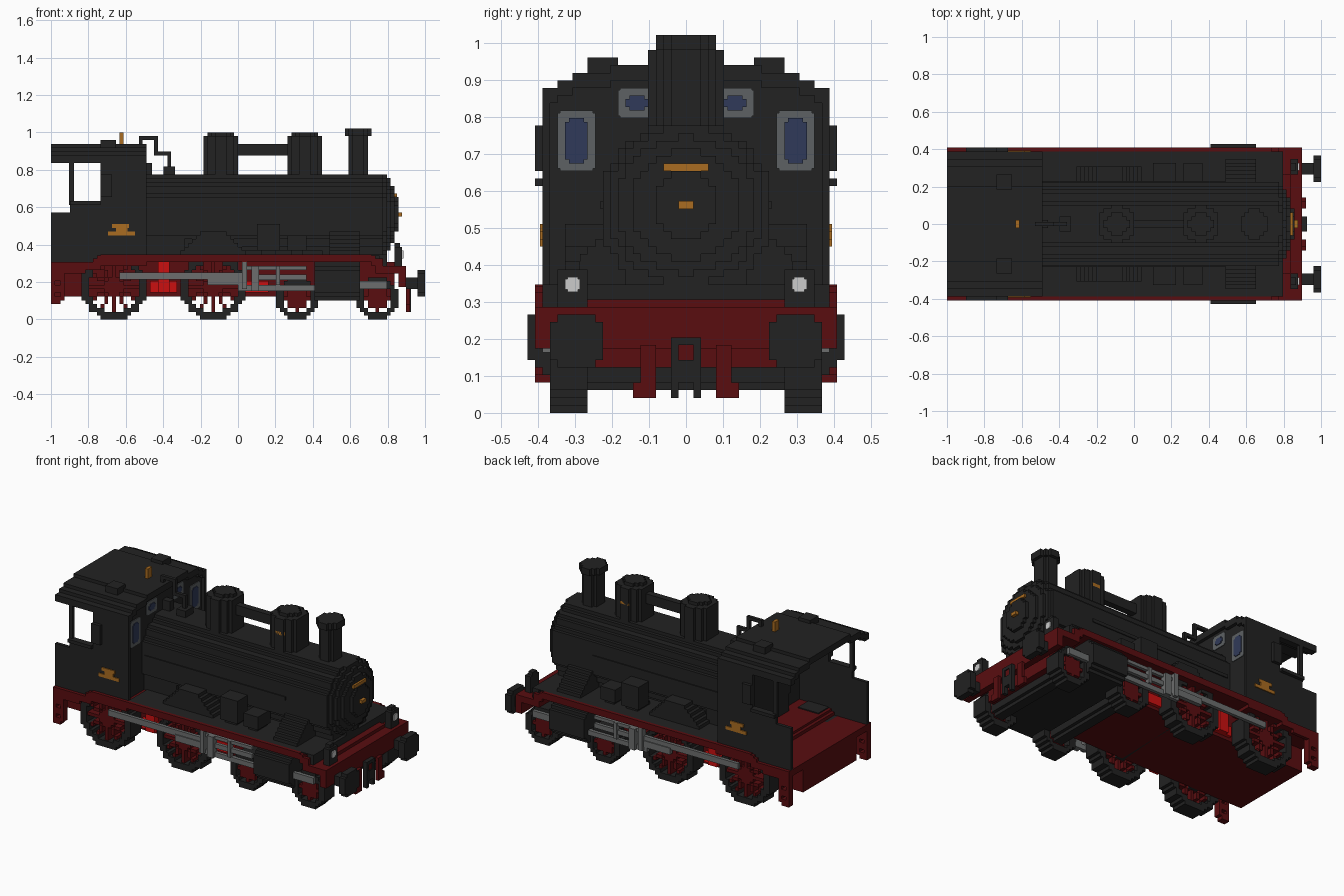
import bpy, bmesh, math
from mathutils import Vector

V = 2 / 98  # edge length of one block

cube = bpy.data.objects.get("Cube")
if cube:
    bpy.data.objects.remove(cube, do_unlink=True)


def material(name, r, g, b):
    m = bpy.data.materials.new(name)
    m.use_nodes = True
    m.diffuse_color = (r, g, b, 1)
    m.node_tree.nodes["Principled BSDF"].inputs["Base Color"].default_value = (r, g, b, 1)
    return m


BLACK = material("black paint", .016, .016, .016)
RED = material("dark red paint", .1, .004, .005)
BRIGHT = material("bright red paint", .6, .005, .005)
STEEL = material("steel grey", .15, .155, .155)
FRAME = material("window frame grey", .11, .12, .125)
BLUE = material("window blue", .03, .042, .1)
GOLD = material("brass", .4, .15, .015)
WHITE = material("lamp white", .6, .6, .6)


def finish(name, bm, mat):
    bmesh.ops.scale(bm, vec=(V, V, V), verts=bm.verts)
    bmesh.ops.recalc_face_normals(bm, faces=bm.faces)
    mesh = bpy.data.meshes.new(name)
    bm.to_mesh(mesh)
    bm.free()
    mesh.materials.append(mat)
    bpy.context.collection.objects.link(bpy.data.objects.new(name, mesh))


def boxes(name, mat, *spans, mirror=False):
    """Boxes given as x0, x1, y0, y1, z0, z1 in blocks, optionally on both sides."""
    bm = bmesh.new()
    for x0, x1, y0, y1, z0, z1 in spans:
        for s in (1, -1) if mirror else (1,):
            made = bmesh.ops.create_cube(bm, size=1)["verts"]
            bmesh.ops.scale(bm, vec=(x1 - x0, y1 - y0, z1 - z0), verts=made)
            bmesh.ops.translate(bm, vec=((x0 + x1) / 2, s * (y0 + y1) / 2, (z0 + z1) / 2), verts=made)
    finish(name, bm, mat)


def prism(name, mat, axis, lo, hi, centre, rule, reach=13):
    """Stepped block solid: cells passing the rule, extruded from lo to hi along the axis."""
    place = {"x": lambda u, v, w: (w, u, v), "y": lambda u, v, w: (u, w, v),
             "z": lambda u, v, w: (u, v, w)}[axis]
    cu, cv = centre
    fu, fv = math.floor(cu), math.floor(cv)
    cells = {(i, j) for i in range(fu - reach, fu + reach) for j in range(fv - reach, fv + reach)
             if rule(i + .5 - cu, j + .5 - cv)}
    bm = bmesh.new()

    def quad(*pts):
        bm.faces.new([bm.verts.new(Vector(place(*p))) for p in pts])

    for i, j in cells:
        corners = [(i, j), (i + 1, j), (i + 1, j + 1), (i, j + 1)]
        quad(*[(u, v, lo) for u, v in reversed(corners)])
        quad(*[(u, v, hi) for u, v in corners])
        for k, (di, dj) in enumerate([(0, -1), (1, 0), (0, 1), (-1, 0)]):
            if (i + di, j + dj) not in cells:
                a, b = corners[k], corners[(k + 1) % 4]
                quad((*a, lo), (*b, lo), (*b, hi), (*a, hi))
    bmesh.ops.remove_doubles(bm, verts=bm.verts, dist=.001)
    finish(name, bm, mat)


def disc(r, inner=0):
    return lambda u, v: inner * inner <= u * u + v * v < r * r


def spokes(r, count):
    def rule(u, v):
        d = math.hypot(u, v)
        step = 2 * math.pi / count
        off = (math.atan2(v, u) + step / 2) % step - step / 2
        return d < r and (d < 2.3 or abs(d * math.sin(off)) < .55)
    return rule


# Wheels and axles
for label, x, r, rim, count in (("rear_driving", -32.5, 8.5, 6.5, 12), ("front_driving", -6.5, 8.5, 6.5, 12),
                                ("trailing_pilot", 15.5, 5.5, 3.9, 8), ("leading_pilot", 36.5, 5.5, 3.9, 8)):
    for side, s in (("front", -1), ("back", 1)):
        y0, y1 = sorted((s * 13, s * 18))
        prism(f"{label}_tyre_{side}", BLACK, "y", y0, y1, (x, r), disc(r + .1, rim))
        y0, y1 = sorted((s * 14, s * 17.5))
        prism(f"{label}_spokes_{side}", RED, "y", y0, y1, (x, r), spokes(rim + .1, count))
    prism(f"{label}_axle", BLACK, "y", -14, 14, (x, r), disc(2.6))

# Chassis
boxes("main_frame", RED, (-49, 41, -13, 13, 6, 15))
boxes("pilot_underside", BLACK, (19, 33, -16, 16, 5, 8))
boxes("cab_floor", RED, (-49, -36, -20, 20, 13, 15), (-38, -24, -20, 20, 14, 16))
boxes("running_board", RED, (-37, 36, -20, 20, 15, 16.7))
boxes("running_board_edge", RED, (-36, 35, 19, 20, 16.7, 17), (35, 38, 19, 20, 14, 16),
      (-49, -40, 19, 20, 12, 13), mirror=True)
boxes("running_board_deck", BLACK, (-24, 38, -19, 19, 16.7, 17))
boxes("front_bulkhead", BLACK, (37, 39, -19, 19, 14, 17))
boxes("front_deck", RED, (36, 44, -20, 20, 12, 14))
boxes("buffer_beam", RED, (42, 44, -20, 20, 8.5, 12))
boxes("rear_brackets", RED, (-49, -48, 18, 20, 4, 13), (-46.5, -45.5, 18, 20, 5, 13), (-48, -46.5, 18, 20, 4, 6),
      (-48, -46.5, 18, 20, 7, 9), (-48, -46.5, 18, 20, 10, 13), mirror=True)
boxes("brake_gear", BRIGHT, (-23, -16, 13, 14, 7, 10), (-21, -18, 13, 15, 7, 15), (1, 8, 13, 14, 7, 10), mirror=True)

# Cylinders and running gear
for side, y in (("front", -16), ("back", 16)):
    prism(f"cylinder_{side}", BLACK, "x", 20, 32, (y, 10), disc(5.2))
boxes("connecting_rod", STEEL, (-31, 2, 18, 19, 10.5, 12.3), (-8, 2, 18, 19.3, 9, 11), mirror=True)
boxes("crosshead_guides", STEEL, (1, 2.3, 18, 20, 8, 15), (3.5, 5.5, 18, 20, 7.5, 14), (0, 20, 18, 19, 7.5, 9),
      (2, 18, 18, 19, 13, 14), (5, 18, 18, 19, 10.3, 11.7), (10, 11, 18, 19.5, 9, 14), mirror=True)
boxes("front_piston_rod", STEEL, (32, 39, 18, 19, 8, 10), mirror=True)

# Boiler and smokebox door
prism("boiler", BLACK, "x", -28, 38, (0, 27), disc(11.5))
boxes("smokebox_saddle", BLACK, (22, 38, -8, 8, 14, 20))
boxes("firebox", BLACK, (-28, -14, -10, 10, 16, 26))
for k, r in enumerate((10.4, 9.1, 7.2, 4.3)):
    prism(f"smokebox_door_{k + 1}", BLACK, "x", 38 + k, 39 + k, (0, 27.5), disc(r))
boxes("door_handle", GOLD, (42, 43, -1, 1, 27, 28))
boxes("door_plate", GOLD, (41, 41.6, -3, 3, 32, 33))

# Domes, pipe and chimney
for label, x in (("rear", -4.5), ("front", 17.5)):
    prism(f"{label}_dome", BLACK, "z", 36, 48, (x, 0), disc(4.9))
    prism(f"{label}_dome_cap", BLACK, "z", 48, 49, (x, 0), disc(3.2))
boxes("dome_pipe", BLACK, (0, 13, -1, 1, 43, 46))
boxes("dome_plates", GOLD, (16, 19, 4.3, 5, 43, 44), mirror=True)
prism("chimney", BLACK, "z", 36, 48, (31.5, 0), disc(2.9))
prism("chimney_cap", BLACK, "z", 48, 50, (31.5, 0), disc(3.7))

# Fittings along the running board
for side, s in (("front", -1), ("back", 1)):
    y0, y1 = sorted((s * 9, s * 15))
    prism(f"splasher_{side}", BLACK, "y", y0, y1, (-6.5, 17), lambda u, v: 0 < v < 6 and abs(u) < 8.6 - v)
boxes("side_tank", BLACK, (5, 11, 11, 16, 18, 25), (6, 10, 9, 15, 17, 18), mirror=True)
boxes("side_box", BLACK, (13, 18, 10, 16, 18, 22), (14, 17, 10, 15, 17, 18), mirror=True)
boxes("steam_pipe_cover", BLACK, *[(24, 32, 8, 17 - k, 17 + k, 18 + k) for k in range(7)], mirror=True)
boxes("side_rail", BLACK, (-24, 24, 10.8, 11.3, 27, 28), mirror=True)

# Cab
boxes("cab_sides", BLACK, (-49, -44, 18, 19, 15, 28), (-44, -36, 18, 19, 15, 30), (-36, -24, 18, 19, 15, 42),
      (-44.3, -43, 18, 19, 30, 42), (-36, -33, 19, 20, 32, 38), (-44, -36, 18, 20, 30, 31), mirror=True)
boxes("cab_front_wall", BLACK, (-26, -25, -19, 19, 16, 43), (-26, -25, -15, 15, 43, 45))
boxes("cab_roof", BLACK, (-49, -24, -10, 10, 44, 46))
boxes("cab_roof_eaves", BLACK, (-49, -24, 10, 15, 43, 45), (-49, -24, 15, 17, 42, 44),
      (-49, -24, 17, 19, 41, 43), mirror=True)
boxes("roof_vents", BLACK, (-36, -32, 9, 13, 45, 47), mirror=True)


def window(label, y0, y1, z0, z1):
    """Frame with cut corners and a glass panel, showing through the wall."""
    boxes(f"{label}_frames", FRAME, (-26.2, -24.8, y0 + .3, y1 - .3, z0, z1),
          (-26.2, -24.8, y0, y1, z0 + .3, z1 - .3), mirror=True)
    boxes(f"{label}_glass", BLUE, (-26.4, -24.6, y0 + 1.5, y1 - 1.5, z0 + 1, z1 - 1),
          (-26.4, -24.6, y0 + 1, y1 - 1, z0 + 1.5, z1 - 1.5), mirror=True)


window("tall_window", 12, 17, 32, 40)
window("small_window", 4, 9, 39, 43)
boxes("cab_side_plates", GOLD, (-34, -27, 19, 19.3, 22, 23), (-33, -28.5, 19, 19.3, 24, 25),
      (-32, -29, 19, 19.3, 23, 24), mirror=True)

# Whistle and steam pipe
boxes("whistle", GOLD, (-31, -30, -1, 1, 46, 49))
boxes("steam_pipe", BLACK, (-26, -21, -.5, .5, 47, 48), (-26, -25, -.5, .5, 45, 47), (-22, -21, -.5, .5, 43, 47),
      (-21, -17.5, -.5, .5, 43, 44), (-18.5, -17.5, -.5, .5, 38, 43), (-19.5, -16.5, -2, 2, 37, 40),
      (-25, -22.5, -1, 1, 37, 41))

# Buffers, lamps and couplings
for side, y in (("front", -14.5), ("back", 14.5)):
    prism(f"buffer_shaft_{side}", BLACK, "x", 44, 47, (y, 9.5), disc(1.6))
    prism(f"buffer_head_{side}", BLACK, "x", 47, 49, (y, 9.5), disc(3.7))
boxes("lamp_bodies", BLACK, (41, 43, 13, 17, 14, 19), (41, 42.5, 14, 16, 19, 20), mirror=True)
boxes("lamp_lenses", WHITE, (43, 43.3, 14.3, 15.7, 16, 18), (43, 43.3, 14, 16, 16.3, 17.7), mirror=True)
boxes("coupling_hook", BLACK, (44, 45.3, 1, 2, 2, 10), (44, 45.3, 0, 1, 9, 10), (44, 45.3, 0, 1, 4, 7), mirror=True)
boxes("coupling_pin", RED, (44, 45, -1, 1, 7, 9))
boxes("brake_hoses", RED, (44, 45, 4, 6, 4, 9), (44, 45, 4, 7, 2, 4), mirror=True)
